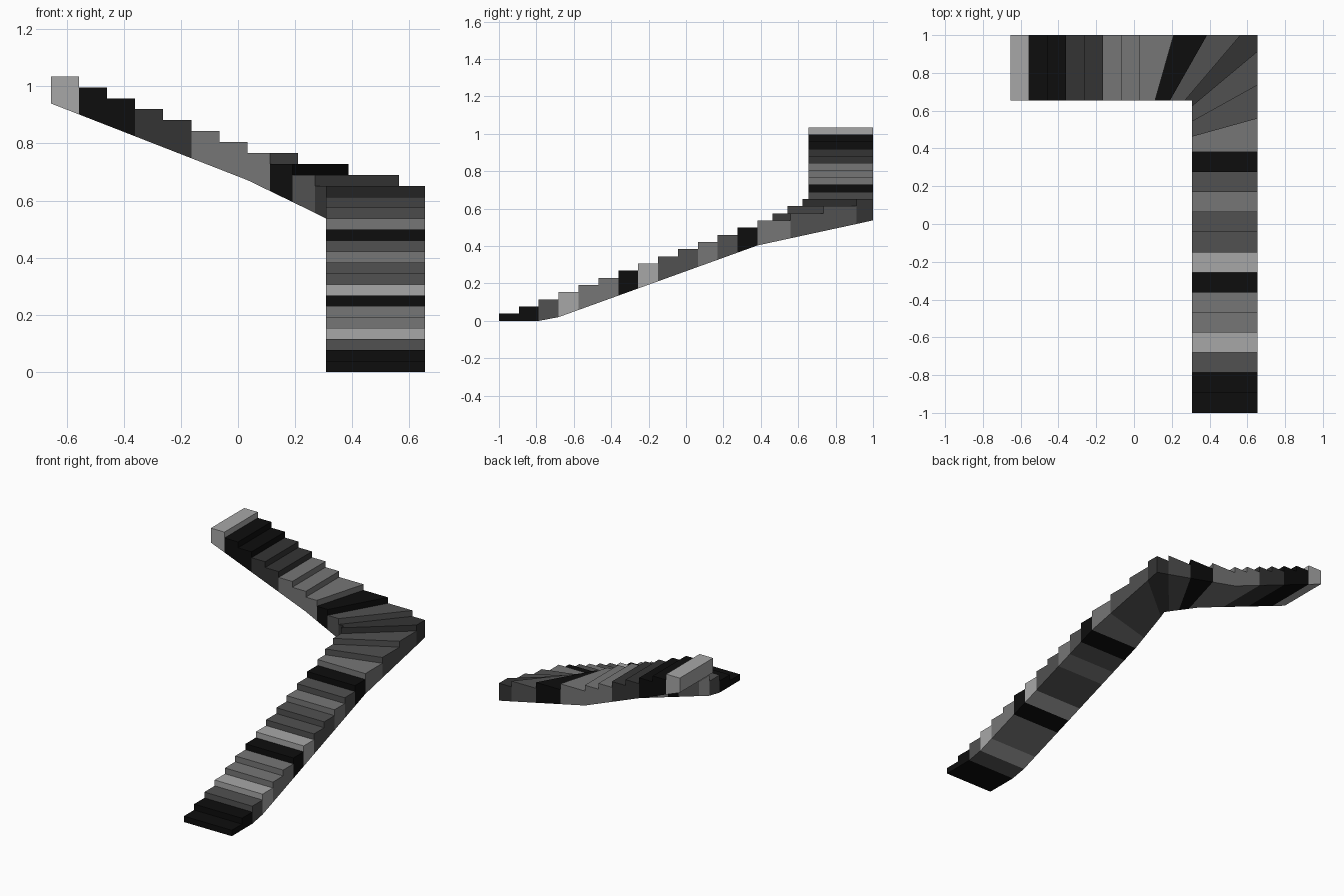
import bpy
import bmesh

cube = bpy.data.objects.get("Cube")
if cube:
    bpy.data.objects.remove(cube, do_unlink=True)


def make_material(name, value):
    mat = bpy.data.materials.new(name)
    mat.use_nodes = True
    color = (value, value, value, 1)
    mat.diffuse_color = color
    mat.node_tree.nodes["Principled BSDF"].inputs["Base Color"].default_value = color
    return mat


materials = {
    "K": make_material("black", 0.004),
    "C": make_material("charcoal", 0.034),
    "D": make_material("dark grey", 0.082),
    "M": make_material("mid grey", 0.18),
    "L": make_material("light grey", 0.39),
}

# One letter per step, from the bottom of the stair to the top
STEP_COLORS = "KKDLMMKLDDMDKMDDCDKMMMCCKKL"
RISE = 1.035 / len(STEP_COLORS)
SLAB = 0.095                          # depth of the sloping underside
RIGHT, BACK = 0.655, 1.0              # outer edges
INNER_X, INNER_Y = 0.308, 0.655       # inside corner
GOING, TOP_GOING = 0.1063, 0.0983     # tread depth of the two straight flights
LOWER, CORNER, UPPER = 13, 17, 20     # last straight step, corner step, last winder


def riser_line(k):
    """Outer and inner plan points of the line behind step k."""
    if k <= LOWER:
        y = -1 + GOING * k
        return (RIGHT, y), (INNER_X, y)
    if k < CORNER:
        n = k - LOWER
        y = -1 + GOING * LOWER
        return (RIGHT, y + 0.177 * n), (INNER_X, y + 0.0805 * n)
    n = UPPER - k
    if n >= 0:
        return (0.033 + 0.177 * n, BACK), (0.033 + 0.079 * n, INNER_Y)
    x = 0.033 + TOP_GOING * n
    return (x, BACK), (x, INNER_Y)


def underside(k):
    return max(0, RISE * k - SLAB)


def build_step(k, color):
    # Cross-sections through the step; the corner step bends at its middle
    rows = [(*riser_line(k - 1), underside(k - 1)), (*riser_line(k), underside(k))]
    if k == CORNER:
        rows.insert(1, ((RIGHT, BACK), (INNER_X, INNER_Y), underside(k - 0.5)))
    top = RISE * k
    bm = bmesh.new()
    rings = []
    for outer, inner, low in rows:
        corners = [(*outer, low), (*outer, top), (*inner, top), (*inner, low)]
        rings.append([bm.verts.new(c) for c in corners])
    for a, b in zip(rings, rings[1:]):
        for i in range(4):
            j = (i + 1) % 4
            bm.faces.new((a[i], a[j], b[j], b[i]))
    bm.faces.new(rings[0])
    bm.faces.new(rings[-1])
    bmesh.ops.recalc_face_normals(bm, faces=bm.faces)
    name = f"step_{k:02d}"
    mesh = bpy.data.meshes.new(name)
    bm.to_mesh(mesh)
    bm.free()
    mesh.materials.append(materials[color])
    bpy.context.collection.objects.link(bpy.data.objects.new(name, mesh))


# Lower flight, winders and upper flight
for number, letter in enumerate(STEP_COLORS, 1):
    build_step(number, letter)
